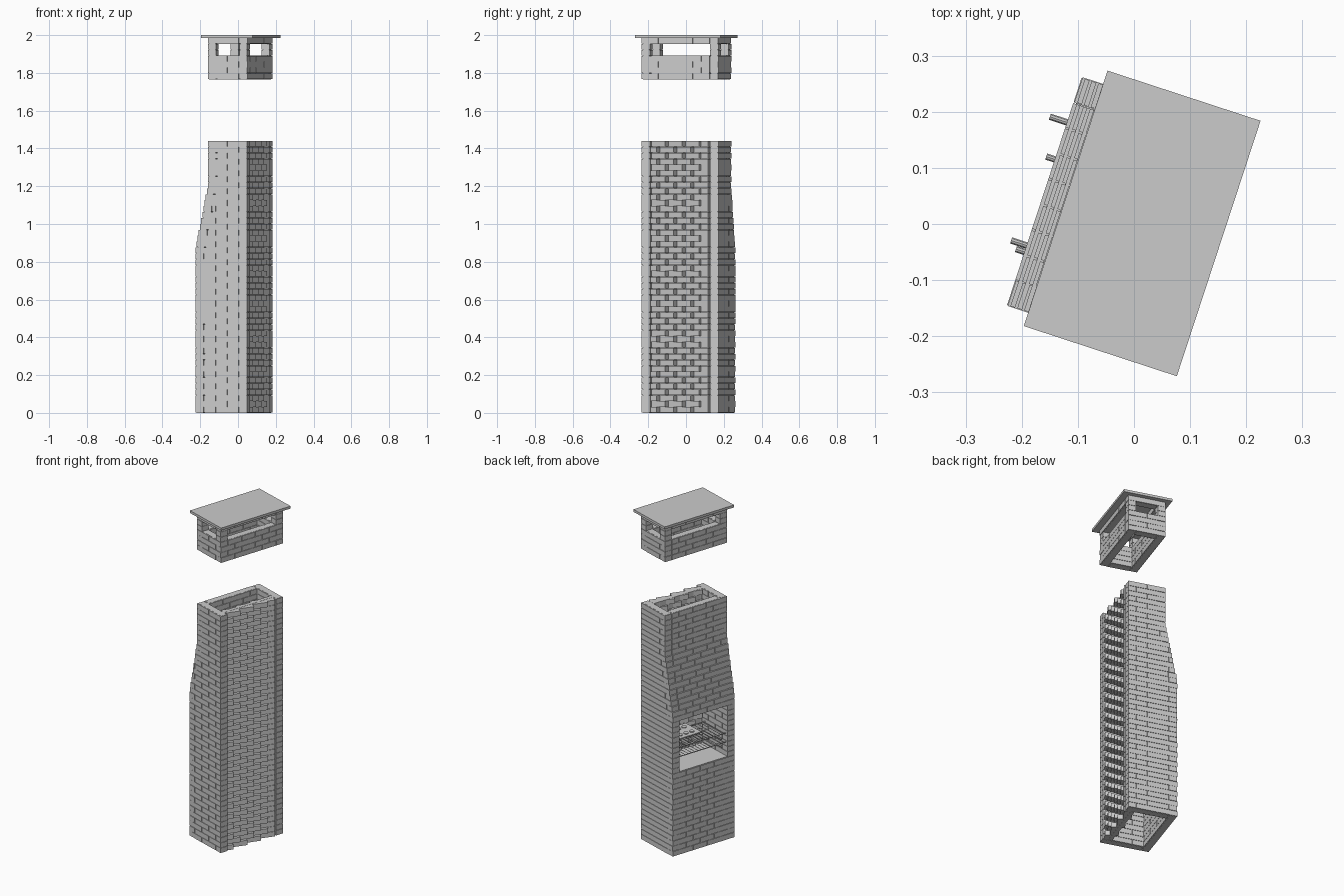
import bpy, bmesh, math
from mathutils import Matrix, Vector

if "Cube" in bpy.data.objects:
    bpy.data.objects.remove(bpy.data.objects["Cube"])

ROT = math.radians(-18.15)     # whole tower is turned about z
H = 0.0313                     # course height
V0, V1 = -0.209, 0.220         # long-side limits
N = (V1 - V0) / 9              # half-brick unit
T = 0.047                      # wall thickness
UF = 0.121                     # front wall plane
GAP = 0.0015


def box(bm, u0, u1, v0, v1, z0, z1, turn=0.0):
    m = (Matrix.Translation(((u0 + u1) / 2, (v0 + v1) / 2, (z0 + z1) / 2))
         @ Matrix.Rotation(turn, 4, 'Z')
         @ Matrix.Diagonal((u1 - u0, v1 - v0, z1 - z0, 1)))
    bmesh.ops.create_cube(bm, size=1, matrix=m)


def rod(bm, a, b, r, n=8):
    a, b = Vector(a), Vector(b)
    m = Matrix.Translation((a + b) / 2) @ (b - a).to_track_quat('Z', 'Y').to_matrix().to_4x4()
    bmesh.ops.create_cone(bm, cap_ends=True, segments=n, radius1=r, radius2=r,
                          depth=(b - a).length, matrix=m)


def finish(bm, name):
    me = bpy.data.meshes.new(name)
    bm.to_mesh(me)
    bm.free()
    ob = bpy.data.objects.new(name, me)
    ob.rotation_euler.z = ROT
    bpy.context.collection.objects.link(ob)
    return ob


def run(bm, along_v, lo, hi, joints, z):
    """One course of bricks between joints, over a recessed mortar strip."""
    def put(a, b, c, d, z0, z1):
        if along_v:
            box(bm, c, d, a, b, z0, z1)
        else:
            box(bm, a, b, c, d, z0, z1)
    for a, b in zip(joints, joints[1:]):
        put(a + GAP, b - GAP, lo, hi, z + GAP * 0.6, z + H - GAP * 0.6)
    put(joints[0] + .006, joints[-1] - .006, lo + .006, hi - .006, z, z + H)


def v_joints(odd, s, e):
    inner = [k for k in range(s + 1, e) if k % 2 == (1 if odd else 0)]
    return [V0 + N * k for k in [s] + inner + [e]]


def u_joints(odd, u0, u1):
    pts, d = [u1], UF - (0.111 if odd else 0.047)
    while d > u0 + 0.012:
        if d < u1 - 0.012:
            pts.append(d)
        d -= 0.128
    return sorted(pts + [u0])


def sides(bm, odd, u0, u1, z):
    for lo, hi in ((V0, V0 + N), (V1 - N, V1)):
        run(bm, False, lo, hi, u_joints(odd, u0, u1), z)


def sawtooth(bm, odd, z):
    """Front course: each brick turned so one end sticks out."""
    th = math.radians(18)
    j = v_joints(odd, 1, 8)
    for a, b in zip(j, j[1:]):
        ln = b - a - GAP
        c = 0.124 - ln / 2 * math.sin(th) - T / 2 * math.cos(th)
        m = (a + b) / 2
        box(bm, c - T / 2, c + T / 2, m - ln / 2, m + ln / 2,
            z + GAP * 0.6, z + H - GAP * 0.6, -th)
    box(bm, 0.066, 0.088, j[0], j[-1], z, z + H)


# tower body: 46 courses, tapering back wall, firebox opening
bm = bmesh.new()
for i in range(46):
    z, odd = i * H, i % 2 == 1
    t = min(max((i - 27) / 11, 0), 1)
    ub = -0.170 + 0.070 * t
    opening = 16 <= i < 26
    wrap = not odd and not opening
    sides(bm, odd, ub + T if wrap else ub, UF, z)
    if not opening:
        s, e = (0, 9) if wrap else (1, 8)
        run(bm, True, ub, ub + T, v_joints(odd, s, e), z)
    sawtooth(bm, odd, z)
finish(bm, "tower_bricks")

# chimney head: 7 courses with smoke openings on all four sides
bm = bmesh.new()
ZC, UB = 1.766, -0.100
for i in range(7):
    z, odd = ZC + i * H, i % 2 == 1
    if i in (4, 5):
        for a, b in ((UB, UB + T), (UF - T, UF)):
            for c, d in ((V0, V0 + N), (V1 - N, V1)):
                run(bm, False, c, d, [a, b], z)
        continue
    s, e, k = (1, 8, 0) if odd else (0, 9, T)
    sides(bm, odd, UB + k, UF - k, z)
    for a, b in ((UB, UB + T), (UF - T, UF)):
        run(bm, True, a, b, v_joints(odd, s, e), z)
finish(bm, "chimney_head_bricks")

# cover slab
bm = bmesh.new()
box(bm, -0.130, 0.157, V0 - 0.025, V1 + 0.025, ZC + 7 * H, 2.0)
finish(bm, "cover_slab")

# firebox floor
IN0, IN1 = V0 + N, V1 - N
bm = bmesh.new()
box(bm, -0.165, 0.075, IN0, IN1, 0.488, 0.503)
finish(bm, "firebox_floor")

# cooking plate with round rings
bm = bmesh.new()
box(bm, -0.155, -0.01, 0.01, IN1, 0.690, 0.697)
for u in (-0.12, -0.05):
    for v in (0.05, 0.09, 0.13):
        rod(bm, (u, v, 0.696), (u, v, 0.702), 0.014, 16)
finish(bm, "cooking_plate")

# grill racks: frame rails with cross bars
bm = bmesh.new()
for z in (0.585, 0.64):
    for u in (-0.15, 0.04):
        rod(bm, (u, IN0, z), (u, IN1, z), 0.003, 6)
    for k in range(15):
        v = IN0 + (IN1 - IN0) * (k + 0.5) / 15
        rod(bm, (-0.15, v, z), (0.04, v, z), 0.0018, 6)
finish(bm, "grill_racks")

# handles sticking out of the opening
bm = bmesh.new()
for v, tip, z in ((0.135, -0.202, 0.665), (0.0655, -0.186, 0.665),
                  (-0.096, -0.199, 0.64), (-0.108, -0.186, 0.585)):
    rod(bm, (tip, v, z), (-0.14, v, z), 0.006, 10)
finish(bm, "handles")
